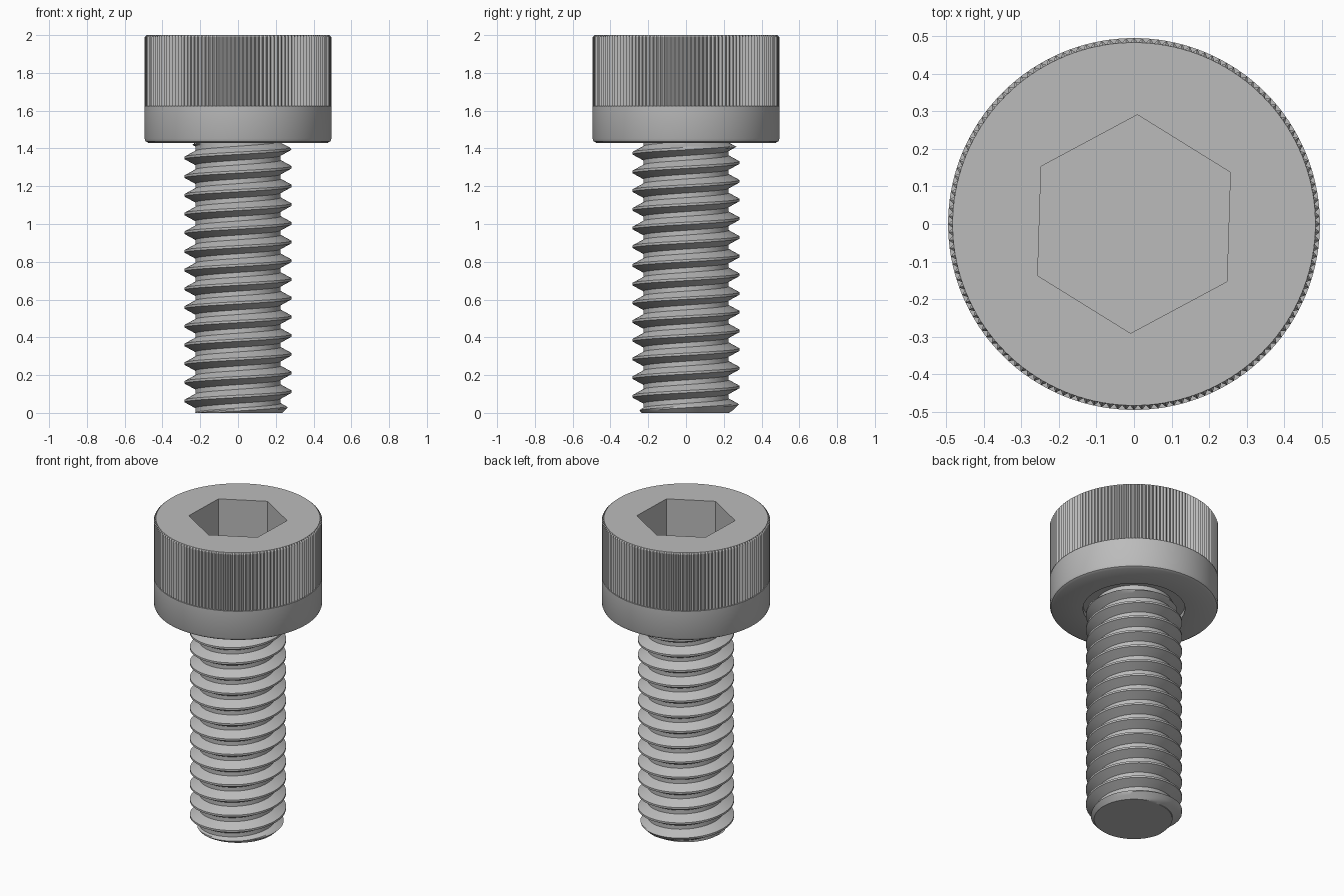
import bpy, bmesh, math
from math import sin, cos, pi, tau, floor, radians

cube = bpy.data.objects.get("Cube")
if cube:
    bpy.data.objects.remove(cube, do_unlink=True)

steel = bpy.data.materials.new("light grey steel")
steel.use_nodes = True
GREY = (0.5, 0.5, 0.5, 1)
steel.diffuse_color = GREY
steel.node_tree.nodes["Principled BSDF"].inputs["Base Color"].default_value = GREY


def finish(bm, name):
    """Clean the mesh, make the object and shade it with sharp edges."""
    bmesh.ops.remove_doubles(bm, verts=bm.verts, dist=1e-5)
    bmesh.ops.recalc_face_normals(bm, faces=bm.faces)
    mesh = bpy.data.meshes.new(name)
    bm.to_mesh(mesh)
    bm.free()
    mesh.materials.append(steel)
    obj = bpy.data.objects.new(name, mesh)
    bpy.context.collection.objects.link(obj)
    bpy.ops.object.select_all(action='DESELECT')
    obj.select_set(True)
    bpy.context.view_layer.objects.active = obj
    bpy.ops.object.shade_smooth_by_angle(angle=radians(30))
    return obj


def ring(bm, radius, z, count, turn=0.0, groove=0.0):
    """Loop of vertices; every second one is pulled in by groove."""
    return [bm.verts.new(((radius - groove * (i % 2)) * cos(tau * i / count + turn),
                          (radius - groove * (i % 2)) * sin(tau * i / count + turn), z))
            for i in range(count)]


def skin(bm, a, b):
    n = len(a)
    for i in range(n):
        bm.faces.new((a[i], a[(i + 1) % n], b[(i + 1) % n], b[i]))


# Head: knurled upper band, plain lower band, rounded rim and recess under it
TOP, KNURL_BOTTOM, UNDER = 2.0, 1.625, 1.43
R, RIDGES, GROOVE = 0.495, 144, 0.012
bm = bmesh.new()
sections = [(R - GROOVE, TOP, 0), (R, TOP - 0.01, GROOVE), (R, KNURL_BOTTOM, GROOVE),
            (R, KNURL_BOTTOM, 0), (R, UNDER + 0.022, 0), (R - 0.006, UNDER + 0.008, 0),
            (R - 0.02, UNDER, 0), (0.30, UNDER, 0), (0.30, UNDER + 0.03, 0)]
rings = [ring(bm, r, z, RIDGES * 2, groove=g) for r, z, g in sections]
for a, b in zip(rings, rings[1:]):
    skin(bm, a, b)
bm.faces.new(rings[-1])

# Hex socket sunk into the top face
mouth = ring(bm, 0.291, TOP, 6, radians(28.2))
floor_loop = ring(bm, 0.291, TOP - 0.29, 6, radians(28.2))
skin(bm, mouth, floor_loop)
bm.faces.new(floor_loop)
rim_edges = [bm.edges.get((loop[i - 1], loop[i]))
             for loop in (rings[0], mouth) for i in range(len(loop))]
bmesh.ops.triangle_fill(bm, use_beauty=True, edges=rim_edges, normal=(0, 0, 1))
finish(bm, "socket_head")

# Threaded shank: helical rows cut off by a chamfered tip and a narrow neck
PITCH, CREST, ROOT, END = 0.099, 0.283, 0.226, UNDER + 0.03
PHASE = 1.35 - PITCH / 2
FLAT, FOOT = 0.0625, 0.375


def shank_radius(theta, z):
    t = (z - PHASE) / PITCH - theta / tau
    t = abs(t - floor(t + 0.5))
    k = min(max((t - FLAT) / (FOOT - FLAT), 0), 1)
    r = CREST + (ROOT - CREST) * k
    neck = max(ROOT, ROOT + (UNDER - z) * 2)
    return min(r, 0.235 + z, neck)


steps = [FLAT + (FOOT - FLAT) * i / 4 for i in range(5)]
steps += [1 - s for s in reversed(steps)]
SEGMENTS, turns = 96, range(-16, 3)
bm = bmesh.new()
columns = []
for j in range(SEGMENTS + 1):
    theta = tau * j / SEGMENTS
    column = []
    for k in turns:
        for s in steps:
            z = min(max(PHASE + PITCH * (theta / tau + k + s), 0), END)
            r = shank_radius(theta, z)
            column.append(bm.verts.new((r * cos(theta), r * sin(theta), z)))
    columns.append(column)
for a, b in zip(columns, columns[1:]):
    for i in range(len(a) - 1):
        low = max(a[i + 1].co.z, b[i + 1].co.z)
        high = min(a[i].co.z, b[i].co.z)
        if low > 0 and high < END:
            bm.faces.new((a[i], b[i], b[i + 1], a[i + 1]))
bmesh.ops.remove_doubles(bm, verts=bm.verts, dist=1e-5)
bmesh.ops.delete(bm, geom=[v for v in bm.verts if not v.link_faces], context='VERTS')

# Flat end caps
for height in (0, END):
    edges = [e for e in bm.edges if e.is_boundary
             and all(abs(v.co.z - height) < 1e-4 for v in e.verts)]
    bmesh.ops.holes_fill(bm, edges=edges, sides=0)
finish(bm, "threaded_shank")
